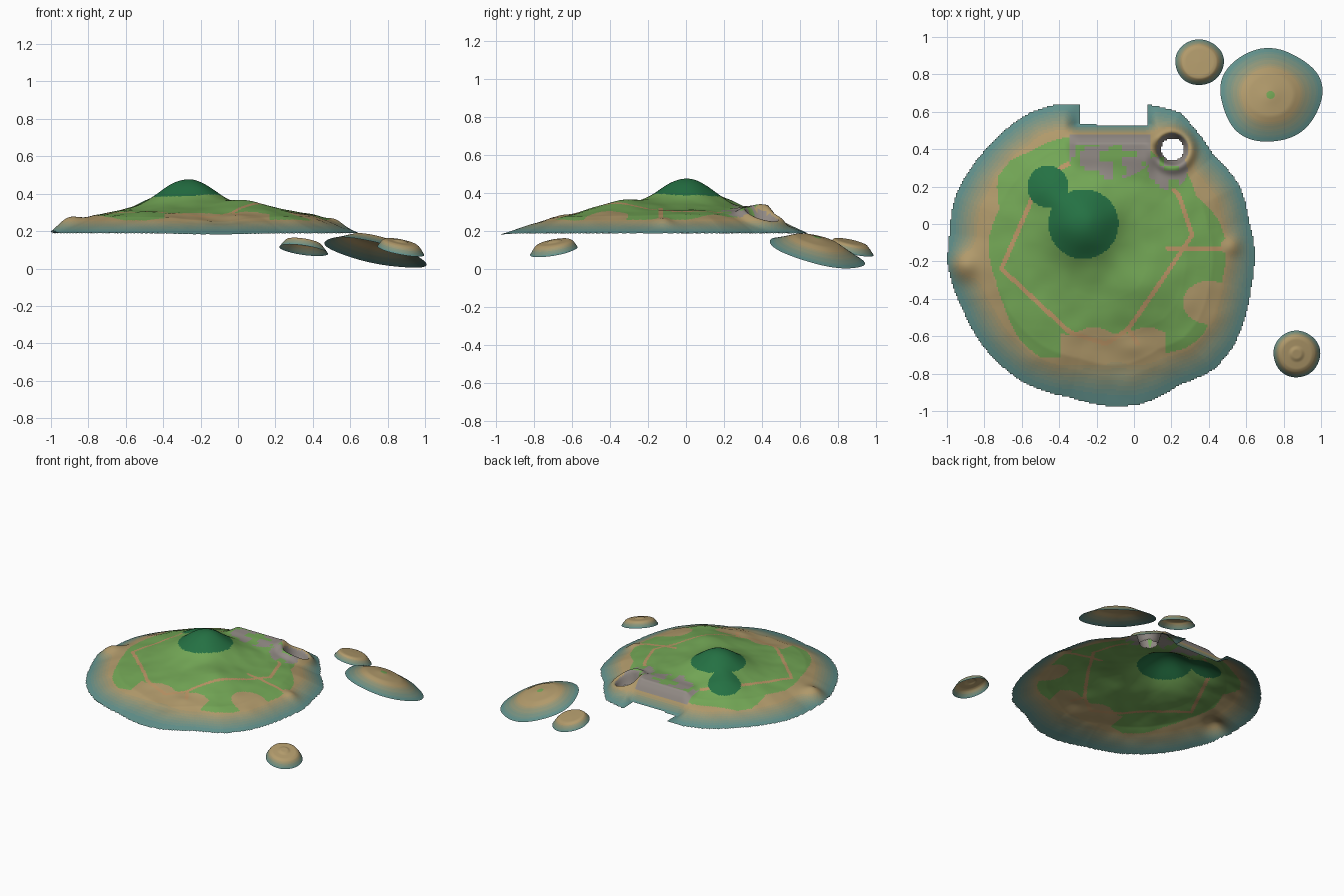
import bpy, bmesh
from math import sin, cos, pi, atan2, hypot, exp
from mathutils import noise, Vector

if "Cube" in bpy.data.objects:
    bpy.data.objects.remove(bpy.data.objects["Cube"])


def material(name, rgb):
    m = bpy.data.materials.new(name)
    m.diffuse_color = [c ** 2.2 for c in rgb] + [1]
    m.use_nodes = True
    m.node_tree.nodes["Principled BSDF"].inputs["Base Color"].default_value = m.diffuse_color
    return m


# Palette: eight shore tones from wet teal to dry sand, then the ground covers
WET, DRY = (0.38, 0.56, 0.54), (0.69, 0.60, 0.42)
BANDS = 8
MATS = [material(f"shore_{i}", [a + (b - a) * i / (BANDS - 1) for a, b in zip(WET, DRY)])
        for i in range(BANDS)]
MATS += [material("grass", (0.45, 0.65, 0.34)), material("forest", (0.16, 0.44, 0.27)),
         material("rock", (0.57, 0.54, 0.52)), material("path", (0.73, 0.58, 0.40))]
GRASS, FOREST, ROCK, PATH = range(BANDS, BANDS + 4)


def smooth(a, b, x):
    t = max(0, min(1, (x - a) / (b - a)))
    return t * t * (3 - 2 * t)


def ramp(points, x):
    for (x0, y0), (x1, y1) in zip(points, points[1:]):
        if x <= x1:
            return y0 + (y1 - y0) * max(0, x - x0) / (x1 - x0)
    return points[-1][1]


def bump(x, y, cx, cy, s):
    return exp(-((x - cx) ** 2 + (y - cy) ** 2) / (2 * s * s))


def shore(h, low, high):
    return max(0, min(BANDS - 1, int((h - low) / (high - low) * BANDS)))


def finish(bm, name):
    me = bpy.data.meshes.new(name)
    bm.to_mesh(me)
    bm.free()
    for m in MATS:
        me.materials.append(m)
    me.polygons.foreach_set("use_smooth", [True] * len(me.polygons))
    ob = bpy.data.objects.new(name, me)
    bpy.context.collection.objects.link(ob)


# Outlines of the main island and of its grass, as angle/radius about a centre
CX, CY = -0.17, -0.17


def polar(points):
    p = sorted((atan2(y - CY, x - CX), hypot(x - CX, y - CY)) for x, y in points)
    return [(p[-1][0] - 2 * pi, p[-1][1])] + p + [(p[0][0] + 2 * pi, p[0][1])]


COAST = polar([(-1, -.22), (-.99, -.05), (-.96, .15), (-.80, .4), (-.56, .6), (-.43, .64), (-.3, .645),
               (-.1, .65), (.09, .64), (.25, .6), (.33, .51), (.43, .37), (.57, .21), (.62, .02),
               (.65, -.14), (.63, -.35), (.54, -.65), (.43, -.78), (.25, -.86), (.03, -.97),
               (-.13, -.98), (-.34, -.93), (-.61, -.84), (-.80, -.67), (-.92, -.46)])
LAWN = polar([(-.55, .39), (-.42, .45), (-.3, .47), (0, .46), (.12, .36), (.27, .3), (.33, .15),
              (.45, .02), (.49, -.1), (.47, -.3), (.36, -.6), (.28, -.66), (.17, -.69), (-.38, -.71),
              (-.5, -.71), (-.61, -.62), (-.69, -.45), (-.74, -.3), (-.78, -.1), (-.72, .08),
              (-.73, .25), (-.66, .34)])
TRAIL = [(-.3, .35), (-.5, .24), (-.71, -.24), (-.34, -.58), (-.15, -.64), (-.03, -.56),
         (.15, -.3), (.31, -.06), (.24, .15), (.17, .24)]
LEGS = list(zip(TRAIL, TRAIL[1:])) + [((.18, -.13), (.46, -.13)), ((-.03, -.56), (.02, -.64))]
PROFILE = [(0, .335), (.3, .326), (.55, .31), (.72, .287), (.8, .262), (.9, .225), (1, .187)]
CLIFF = [(0, .335), (.43, .335), (.46, .30), (.49, .25), (.53, .19)]
HOLE = (.205, .40)


def inside(x, y):
    a, r = atan2(y - CY, x - CX), hypot(x - CX, y - CY)
    return r / ramp(COAST, a), r / ramp(LAWN, a)


def height(x, y, t):
    h = .187 + (ramp(PROFILE, t) - .187) * (1 + .15 * min(y, .3))
    h += .15 * bump(x, y, -.27, 0, .14)            # mountain
    h += .035 * bump(x, y, -.46, .2, .08)          # wooded side hill
    h += .045 * bump(x, y, .03, -.33, .12)         # south hill
    h += .045 * bump(x, y, -.91, -.22, .055)       # west headland
    h += .022 * bump(x, y, .52, -.12, .035)        # east headland
    h += .01 * bump(x, y, 0, -.66, .04)            # beach mound
    h -= .025 * bump(x, y, -.12, -.74, .14)        # south beach
    h += .005 * noise.noise(Vector((x * 9, y * 9, 0))) * smooth(1, .8, t)
    # north cliff
    w = smooth(-.38, -.29, x) * smooth(.13, .06, x) * smooth(.2, .36, y)
    h += (ramp(CLIFF, y) - h) * w
    # rock ring with open shaft
    d = hypot(x - HOLE[0], y - HOLE[1])
    h += .03 * exp(-((d - .1) / .03) ** 2)
    h += (.2 - h) * smooth(.09, .055, d)
    return h


def near_trail(x, y):
    for (ax, ay), (bx, by) in LEGS:
        dx, dy = bx - ax, by - ay
        u = max(0, min(1, ((x - ax) * dx + (y - ay) * dy) / (dx * dx + dy * dy)))
        if hypot(x - ax - u * dx, y - ay - u * dy) < .012:
            return True
    return False


def cover(x, y, h):
    lawn = inside(x, y)[1] < 1
    d = hypot(x - HOLE[0], y - HOLE[1])
    if hypot(x + .27, y) < .187 or hypot(x + .46, y - .2) < .112:
        return FOREST
    north = -.345 < x < .09 and y < .475 and y > .24 + 2.2 * max(0, abs(x + .13) - .02) ** 2
    if north or hypot(x - .18, y - .29) < .105 and y < .36:
        cell = Vector((round(x / .025) * .35, round(y / .025) * .35, 3.3))
        return GRASS if y < .42 and noise.noise(cell) > .1 else ROCK
    if d < .085:
        return ROCK
    if near_trail(x, y):
        return PATH
    sandy = (-.39 < x < .17 and y < -.57 + .02 * sin(x * 22)) or \
        ((x - .40) / .14) ** 2 + ((y + .42) / .115) ** 2 < 1 or hypot(x - .5, y + .12) < .04
    if lawn and not sandy:
        return GRASS
    return shore(h, .195, .262)


def main_island():
    step, n = .008, 208
    bm, grid = bmesh.new(), {}
    for i in range(n):
        for j in range(n):
            x, y = -1 + i * step, -.985 + j * step
            t = inside(x, y)[0]
            notch = -.285 < x < .065 and y > .53 + .06 * abs(x + .11) * (x < -.11) - .0
            if t <= 1 and not notch and hypot(x - HOLE[0], y - HOLE[1]) > .055:
                grid[i, j] = bm.verts.new((x, y, height(x, y, t)))
    for i, j in list(grid):
        keys = [(i, j), (i + 1, j), (i + 1, j + 1), (i, j + 1)]
        if all(k in grid for k in keys):
            f = bm.faces.new([grid[k] for k in keys])
            c = f.calc_center_median()
            f.material_index = cover(*c)
    bmesh.ops.delete(bm, geom=[v for v in bm.verts if not v.link_faces], context='VERTS')
    finish(bm, "main_island")


def islet(name, centre, rx, ry, slope, profile, dry, wobble=0, green=0):
    """Lathed mound leaning outward with the curve of the sea."""
    bm, seg, rings, loops = bmesh.new(), 64, 24, []

    def point(f, a):
        k = f * (1 + wobble * f * (sin(3 * a + 1) + .7 * sin(5 * a)))
        x, y = rx * k * cos(a), ry * k * sin(a)
        return (centre[0] + x, centre[1] + y, centre[2] + ramp(profile, f) + slope[0] * x + slope[1] * y)

    top = bm.verts.new(point(0, 0))
    for r in range(1, rings + 1):
        loops.append([bm.verts.new(point(r / rings, 2 * pi * s / seg)) for s in range(seg)])
    for r in range(rings):
        tone = shore(ramp(profile, (r + .5) / rings), 0, dry)
        for s in range(seg):
            e = (s + 1) % seg
            o = loops[r]
            vs = [top, o[s], o[e]] if r == 0 else [loops[r - 1][s], o[s], o[e], loops[r - 1][e]]
            bm.faces.new(vs).material_index = GRASS if r < green else tone
    finish(bm, name)


main_island()
islet("large_islet", (.73, .69, .085), .272, .25, (-.21, -.23),
      [(0, .085), (.1, .083), (.25, .076), (.45, .068), (.55, .056), (.75, .03), (1, 0)],
      .062, .022, 2)
islet("north_islet", (.35, .865, .098), .13, .122, (-.14, -.21),
      [(0, .05), (.6, .048), (.72, .044), (.85, .026), (1, 0)], .042, .008)
islet("south_islet", (.87, -.695, .095), .125, .125, (-.19, .17),
      [(0, .058), (.2, .058), (.34, .05), (.65, .048), (.78, .04), (.88, .024), (1, 0)], .042, .008)
